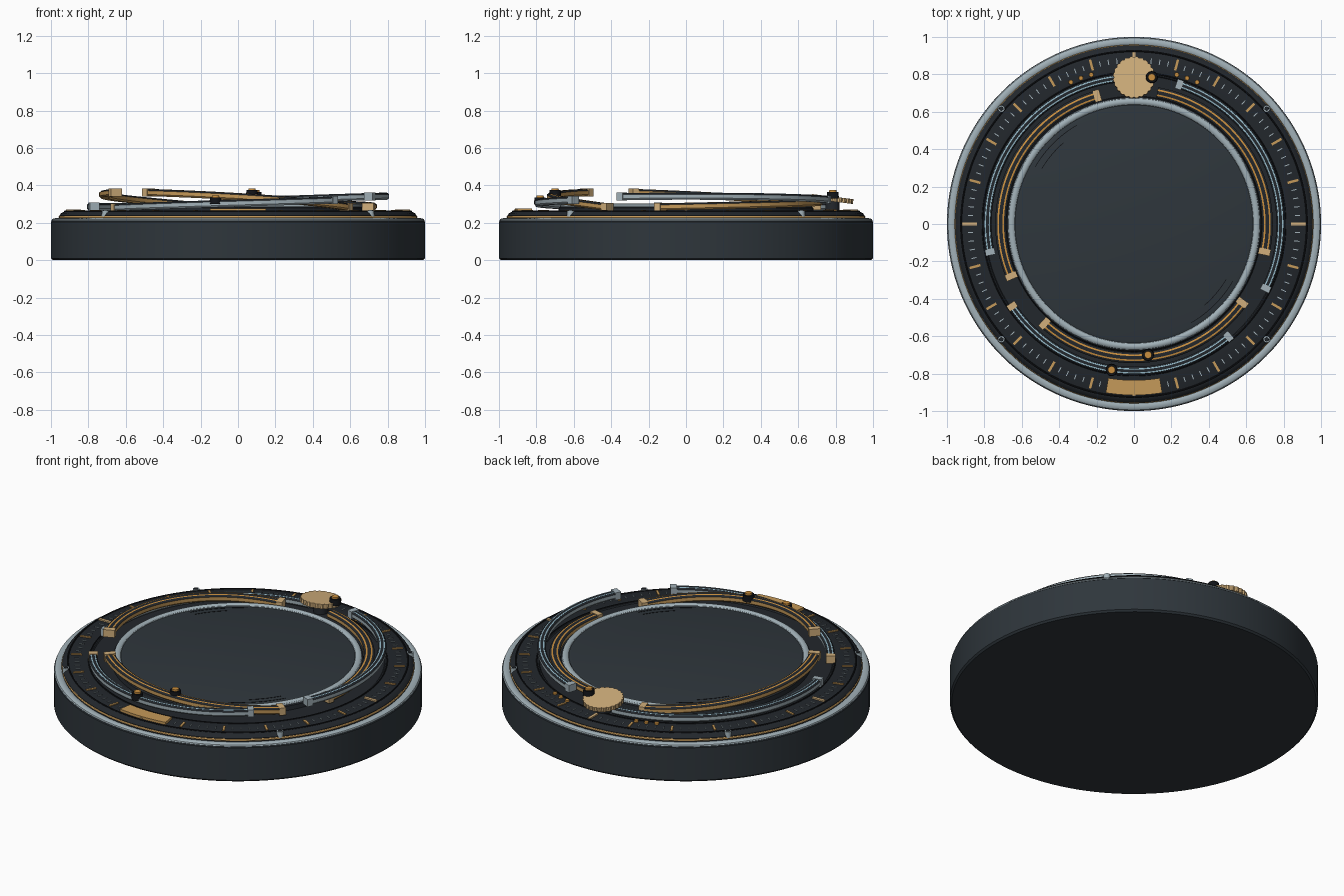
import bpy, bmesh
from math import sin, cos, pi, radians
from mathutils import Matrix, Vector

old = bpy.data.objects.get("Cube")
if old:
    bpy.data.objects.remove(old, do_unlink=True)


def material(name, rgb):
    m = bpy.data.materials.new(name)
    m.use_nodes = True
    m.diffuse_color = (*rgb, 1)
    m.node_tree.nodes["Principled BSDF"].inputs["Base Color"].default_value = (*rgb, 1)
    return m


slate = material("slate", (0.028, 0.037, 0.045))
dark = material("dark_slate", (0.016, 0.02, 0.025))
black = material("black", (0.006, 0.007, 0.009))
silver = material("silver", (0.36, 0.44, 0.48))
gold = material("gold", (0.56, 0.32, 0.1))
pale_gold = material("pale_gold", (0.64, 0.43, 0.2))
orange = material("orange", (0.6, 0.28, 0.05))
blue = material("pale_blue", (0.32, 0.52, 0.62))


def finish(name, bm, mats, smooth=True):
    bmesh.ops.recalc_face_normals(bm, faces=bm.faces)
    me = bpy.data.meshes.new(name)
    bm.to_mesh(me)
    bm.free()
    for m in mats:
        me.materials.append(m)
    ob = bpy.data.objects.new(name, me)
    bpy.context.collection.objects.link(ob)
    if smooth:
        bpy.ops.object.select_all(action="DESELECT")
        ob.select_set(True)
        bpy.context.view_layer.objects.active = ob
        bpy.ops.object.shade_smooth_by_angle(angle=radians(30))
    return ob


def lathe(name, profile, mat, closed=False, steps=128):
    """Revolve (radius, z) points; open profiles must start and end on the axis."""
    bm = bmesh.new()
    vs = [bm.verts.new((r, 0, z)) for r, z in profile]
    pairs = list(zip(vs, vs[1:])) + ([(vs[-1], vs[0])] if closed else [])
    edges = [bm.edges.new(p) for p in pairs]
    bmesh.ops.spin(bm, geom=vs + edges, axis=(0, 0, 1), cent=(0, 0, 0),
                   angle=2 * pi, steps=steps, use_duplicate=False)
    bmesh.ops.remove_doubles(bm, verts=bm.verts, dist=0.0002)
    return finish(name, bm, [mat])


def ring(name, radius, z, w, h, mat, sides=12):
    pts = [(radius + w * cos(2 * pi * i / sides), z + h * sin(2 * pi * i / sides))
           for i in range(sides)]
    return lathe(name, pts, mat, closed=True)


def sweep(name, radius, a0, a1, height, section, mats, rule=lambda i: 0, steps=48):
    """Sweep a closed (offset, z) section along an arc whose height varies."""
    bm = bmesh.new()
    rows = []
    for k in range(steps + 1):
        t = k / steps
        a = radians(a0 + (a1 - a0) * t)
        rows.append([bm.verts.new(((radius + o) * cos(a), (radius + o) * sin(a),
                                   height(t) + z)) for o, z in section])
    n = len(section)
    for p, q in zip(rows, rows[1:]):
        for i in range(n):
            j = (i + 1) % n
            bm.faces.new((p[i], p[j], q[j], q[i])).material_index = rule(i)
    bm.faces.new(rows[0])
    bm.faces.new(rows[-1])
    return finish(name, bm, mats)


def rect(w, h):
    return [(-w / 2, -h / 2), (w / 2, -h / 2), (w / 2, h / 2), (-w / 2, h / 2)]


def marks(name, angles, radius, size, z, mat):
    """Small radial boxes joined into one part."""
    bm = bmesh.new()
    for a in angles:
        m = (Matrix.Rotation(radians(a), 4, "Z") @ Matrix.Translation((radius, 0, z))
             @ Matrix.Diagonal((*size, 1)))
        bmesh.ops.create_cube(bm, size=1, matrix=m)
    return finish(name, bm, [mat], smooth=False)


def studs(name, places, radius, depth, mat, sides=20):
    bm = bmesh.new()
    for p in places:
        bmesh.ops.create_cone(bm, cap_ends=True, segments=sides, radius1=radius,
                              radius2=radius * 0.9, depth=depth,
                              matrix=Matrix.Translation(p))
    return finish(name, bm, [mat])


def polar(r, a, z):
    return (r * cos(radians(a)), r * sin(radians(a)), z)


# Base, rim and dial
lathe("base", [(0, 0), (0.99, 0), (1, 0.01), (1, 0.205), (0.99, 0.215), (0, 0.215)], slate)
ring("outer_rim", 0.974, 0.212, 0.023, 0.013, silver)
lathe("dial", [(0, 0.2), (0.955, 0.2), (0.955, 0.24), (0.945, 0.252), (0.925, 0.262),
               (0.8, 0.262), (0.795, 0.256), (0, 0.256)], dark)
ring("dial_trim", 0.95, 0.231, 0.009, 0.008, gold)
ring("dial_edge_line", 0.925, 0.262, 0.005, 0.004, black, 6)
ring("dial_inner_line", 0.81, 0.262, 0.004, 0.004, black, 6)

# Central lens and its bezel
lathe("lens_collar", [(0, 0.25), (0.685, 0.25), (0.68, 0.28), (0.67, 0.288), (0, 0.288)], dark)
ring("lens_bezel", 0.655, 0.287, 0.019, 0.015, silver)
lathe("lens", [(0, 0.26), (0.636, 0.26), (0.636, 0.29), (0.62, 0.294), (0, 0.294)], slate)
for i, (r, mid, span) in enumerate([(0.61, 135, 30), (0.575, 140, 18),
                                    (0.61, -45, 30), (0.575, -40, 18)]):
    sweep("lens_groove_%d" % i, r, mid - span / 2, mid + span / 2, lambda t: 0.294,
          rect(0.004, 0.003), [black], steps=20)

# Dial scale
marks("major_ticks", range(0, 360, 15), 0.88, (0.06, 0.013, 0.008), 0.264, gold)
marks("quarter_ticks", range(0, 360, 90), 0.88, (0.08, 0.017, 0.008), 0.266, pale_gold)
marks("minor_ticks", [a for a in range(0, 360, 3) if a % 15], 0.875,
      (0.028, 0.005, 0.006), 0.263, silver)
sweep("front_plate", 0.875, 260.5, 279.5, lambda t: 0.267, rect(0.08, 0.02), [gold], steps=16)
studs("dial_beads", [polar(0.83, 90 + s * a, 0.265) for s in (-1, 1) for a in (16, 20, 24)],
      0.013, 0.014, orange, 12)
screws = [polar(0.94, a, 0.25) for a in (41, 139, 221, 319)]
studs("rim_screws", screws, 0.02, 0.034, silver)
studs("rim_screw_sockets", [(x, y, z + 0.017) for x, y, z in screws], 0.012, 0.004, dark)

# Raised arcs: metal body, accent bevels, dark top and a block at each end
def raised_arc(name, radius, a0, a1, z0, z1, bump, width, metal, accent, caps):
    w = width / 2
    section = [(-w * 0.7, -0.019), (w * 0.7, -0.019), (w, -0.01), (w, 0.01),
               (w * 0.62, 0.018), (w * 0.32, 0.019), (-w * 0.32, 0.019),
               (-w * 0.62, 0.018), (-w, 0.01), (-w, -0.01)]

    def height(t):
        return z0 + (z1 - z0) * t + bump * 4 * t * (1 - t)

    def rule(i):
        return 1 if i in (4, 6) else 2 if i in (3, 5, 7) else 0

    sweep(name, radius, a0, a1, height, section, [metal, accent, dark], rule, 64)
    for end, a, z, mat in zip(("start", "end"), (a0, a1), (z0, z1), caps):
        if mat:
            marks(name + "_" + end + "_block", [a], radius,
                  (width + 0.006, 0.035, 0.044), z, mat)


G, S = pale_gold, silver
raised_arc("left_gold_arc", 0.713, 106, 203, 0.29, 0.362, 0.008, 0.058, gold, orange, (G, G))
raised_arc("front_gold_arc", 0.715, -36, -132, 0.285, 0.362, 0.012, 0.058, gold, orange, (G, G))
raised_arc("right_gold_arc", 0.713, -12, 80, 0.285, 0.31, 0, 0.058, gold, orange, (G, None))
raised_arc("right_silver_arc", 0.784, 72, -26, 0.325, 0.34, 0.008, 0.046, silver, blue, (S, S))
raised_arc("left_silver_arc", 0.784, 95, 191, 0.286, 0.286, 0, 0.046, silver, blue, (None, S))
raised_arc("front_silver_arc", 0.786, 214, 310, 0.282, 0.322, 0, 0.046, silver, blue, (G, S))

# Bead markers on the arcs
beads = [(0.075, -0.7, 0.356), (-0.12, -0.78, 0.318), (0.095, 0.785, 0.347)]
studs("marker_seats", beads, 0.033, 0.036, black)
studs("marker_beads", [(x, y, z + 0.02) for x, y, z in beads], 0.021, 0.014, orange)

# Knurled disc at the back
bm = bmesh.new()
bmesh.ops.create_cone(bm, cap_ends=True, segments=72, radius1=0.112, radius2=0.112, depth=0.026)
for v in bm.verts:
    step = round((Vector((v.co.x, v.co.y)).angle_signed(Vector((1, 0)))) / (pi / 36))
    if step % 3 == 0:
        v.co.x *= 0.95
        v.co.y *= 0.95
bm.transform(Matrix.Translation((0, 0.783, 0.327)) @ Matrix.Rotation(radians(-7), 4, "X"))
finish("knurled_disc", bm, [pale_gold], smooth=False)
studs("disc_post", [(0, 0.783, 0.285)], 0.04, 0.07, dark)
